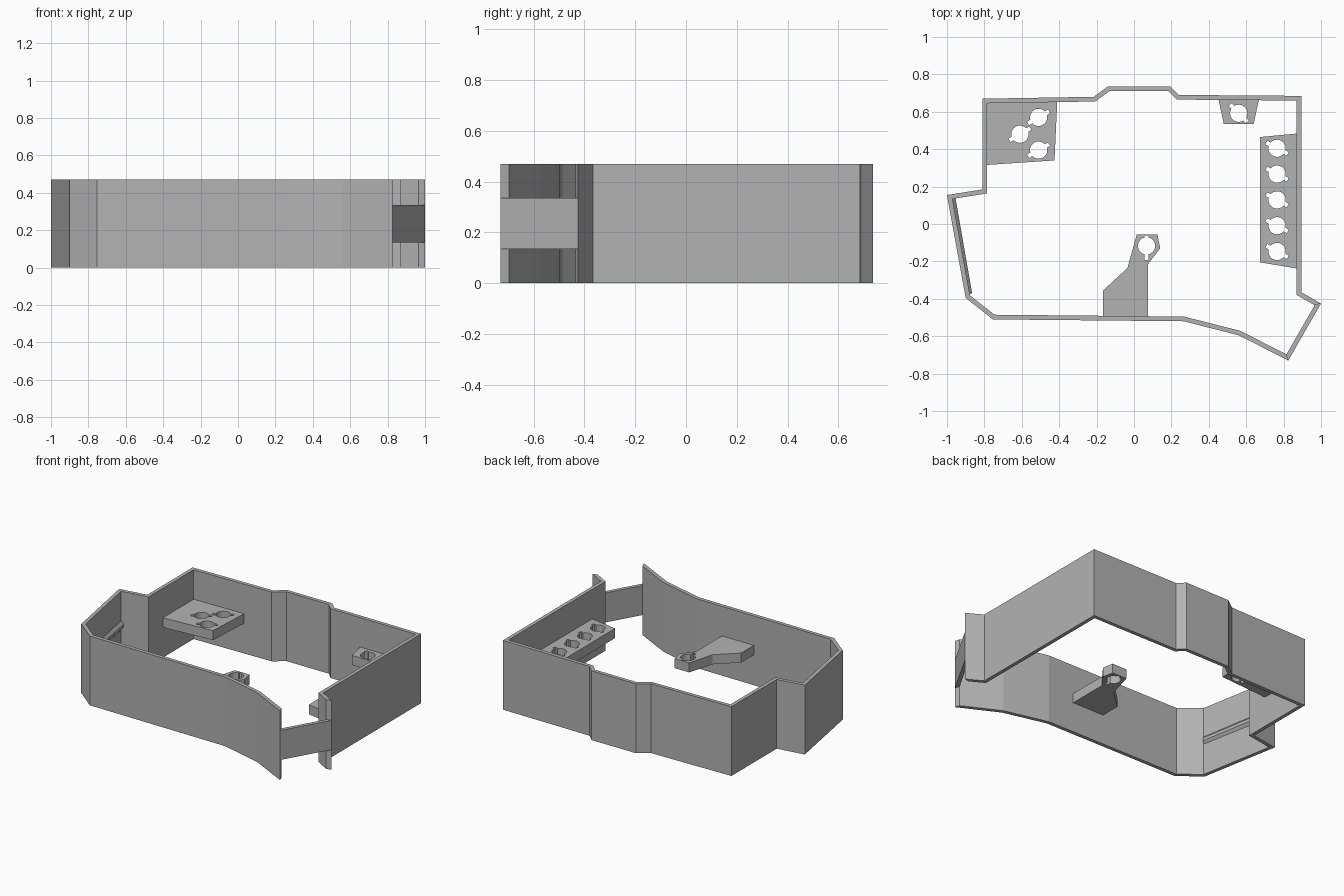
import bpy, bmesh
from math import radians
from mathutils import Vector, Matrix

cube = bpy.data.objects.get("Cube")
if cube:
    bpy.data.objects.remove(cube)

grey = bpy.data.materials.new("matte_grey")
grey.use_nodes = True
colour = (0.45, 0.45, 0.45, 1)
grey.diffuse_color = colour
grey.node_tree.nodes["Principled BSDF"].inputs["Base Color"].default_value = colour

HEIGHT, WALL = 0.47, 0.025
SHELF_LOW, SHELF_TOP = 0.205, 0.27


def make_object(name, bm):
    bmesh.ops.recalc_face_normals(bm, faces=bm.faces)
    mesh = bpy.data.meshes.new(name)
    bm.to_mesh(mesh)
    bm.free()
    mesh.materials.append(grey)
    obj = bpy.data.objects.new(name, mesh)
    bpy.context.scene.collection.objects.link(obj)
    return obj


def prism(bm, points, low, high):
    face = bm.faces.new([bm.verts.new((x, y, low)) for x, y in points])
    top = bmesh.ops.extrude_face_region(bm, geom=[face])["geom"]
    verts = [v for v in top if isinstance(v, bmesh.types.BMVert)]
    bmesh.ops.translate(bm, verts=verts, vec=(0, 0, high - low))


def inset(points, d):
    """Mitred inward offset of a clockwise outline."""
    result = []
    for i, p in enumerate(points):
        p = Vector(p)
        a = (p - Vector(points[i - 1])).normalized()
        b = (Vector(points[(i + 1) % len(points)]) - p).normalized()
        na, nb = Vector((a.y, -a.x)), Vector((b.y, -b.x))
        result.append(p + (na + nb) * d / (1 + na.dot(nb)))
    return result


# Perimeter wall, clockwise; the closing side is only a low bridge
outline = [(0.825, -0.73), (0.56, -0.595), (0.265, -0.52), (-0.755, -0.51),
           (-0.9, -0.395), (-1, 0.155), (-0.81, 0.185), (-0.81, 0.67),
           (-0.215, 0.68), (-0.14, 0.735), (0.195, 0.735), (0.24, 0.69),
           (0.895, 0.685), (0.895, -0.365), (1, -0.425)]
inner = inset(outline, WALL)
bm = bmesh.new()
prism(bm, outline + inner[::-1], 0, HEIGHT)
make_object("perimeter_wall", bm)

bm = bmesh.new()
prism(bm, [outline[-1], outline[0], inner[0], inner[-1]], 0.135, 0.335)
make_object("bridge_strip", bm)


# Thin snap ridge along the slanted side wall
bm = bmesh.new()
start, end = Vector((-0.885, -0.375)), Vector((-0.974, 0.135))
along = (end - start).normalized()
inward = Vector((along.y, -along.x))
rings = []
for p in (start, end):
    profile = [(-0.005, 0.2), (0.02, 0.23), (0.02, 0.25), (-0.005, 0.28)]
    rings.append([bm.verts.new((*(p + inward * d), z)) for d, z in profile])
for i in range(4):
    j = (i + 1) % 4
    bm.faces.new([rings[0][i], rings[0][j], rings[1][j], rings[1][i]])
for ring in rings:
    bm.faces.new(ring)
make_object("snap_ridge", bm)


def cut(target, name, bm):
    cutter = make_object(name, bm)
    cutter.hide_render = True
    mod = target.modifiers.new(name, "BOOLEAN")
    mod.operation, mod.solver, mod.object = "DIFFERENCE", "EXACT", cutter
    bpy.context.view_layer.objects.active = target
    bpy.ops.object.modifier_apply(modifier=mod.name)
    bpy.data.objects.remove(cutter)


def shelf(name, points, holes, angle, slot_shift=0):
    """Slab with round holes, each with a narrow key slot."""
    bm = bmesh.new()
    prism(bm, points, SHELF_LOW, SHELF_TOP)
    obj = make_object(name, bm)
    middle = (SHELF_LOW + SHELF_TOP) / 2
    round_bm, slot_bm = bmesh.new(), bmesh.new()
    for x, y in holes:
        place = Matrix.Translation((x, y, middle))
        bmesh.ops.create_cone(round_bm, cap_ends=True, segments=32, radius1=0.046,
                              radius2=0.046, depth=0.2, matrix=place)
        turn = Matrix.Rotation(radians(angle), 4, "Z")
        slide = Matrix.Translation((slot_shift, 0, 0))
        size = Matrix.Diagonal((0.13, 0.022, 0.2, 1))
        bmesh.ops.create_cube(slot_bm, size=1, matrix=place @ turn @ slide @ size)
    cut(obj, "round_cutter", round_bm)
    cut(obj, "slot_cutter", slot_bm)


# Mounting shelves inside the wall
shelf("three_hole_shelf",
      [(-0.8, 0.66), (-0.41, 0.665), (-0.425, 0.34), (-0.8, 0.315)],
      [(-0.51, 0.57), (-0.61, 0.48), (-0.51, 0.395)], 30)
shelf("single_hole_shelf",
      [(0.45, 0.675), (0.67, 0.675), (0.64, 0.535), (0.48, 0.535)],
      [(0.56, 0.592)], -45)
shelf("five_hole_shelf",
      [(0.675, 0.465), (0.885, 0.485), (0.885, -0.24), (0.675, -0.205)],
      [(0.765, 0.405 - 0.138 * i) for i in range(5)], -28)
shelf("front_arm",
      [(-0.165, -0.5), (-0.165, -0.355), (-0.035, -0.235), (0.015, -0.055),
       (0.125, -0.055), (0.14, -0.13), (0.075, -0.215), (0.075, -0.5)],
      [(0.067, -0.117)], -90, 0.01)
